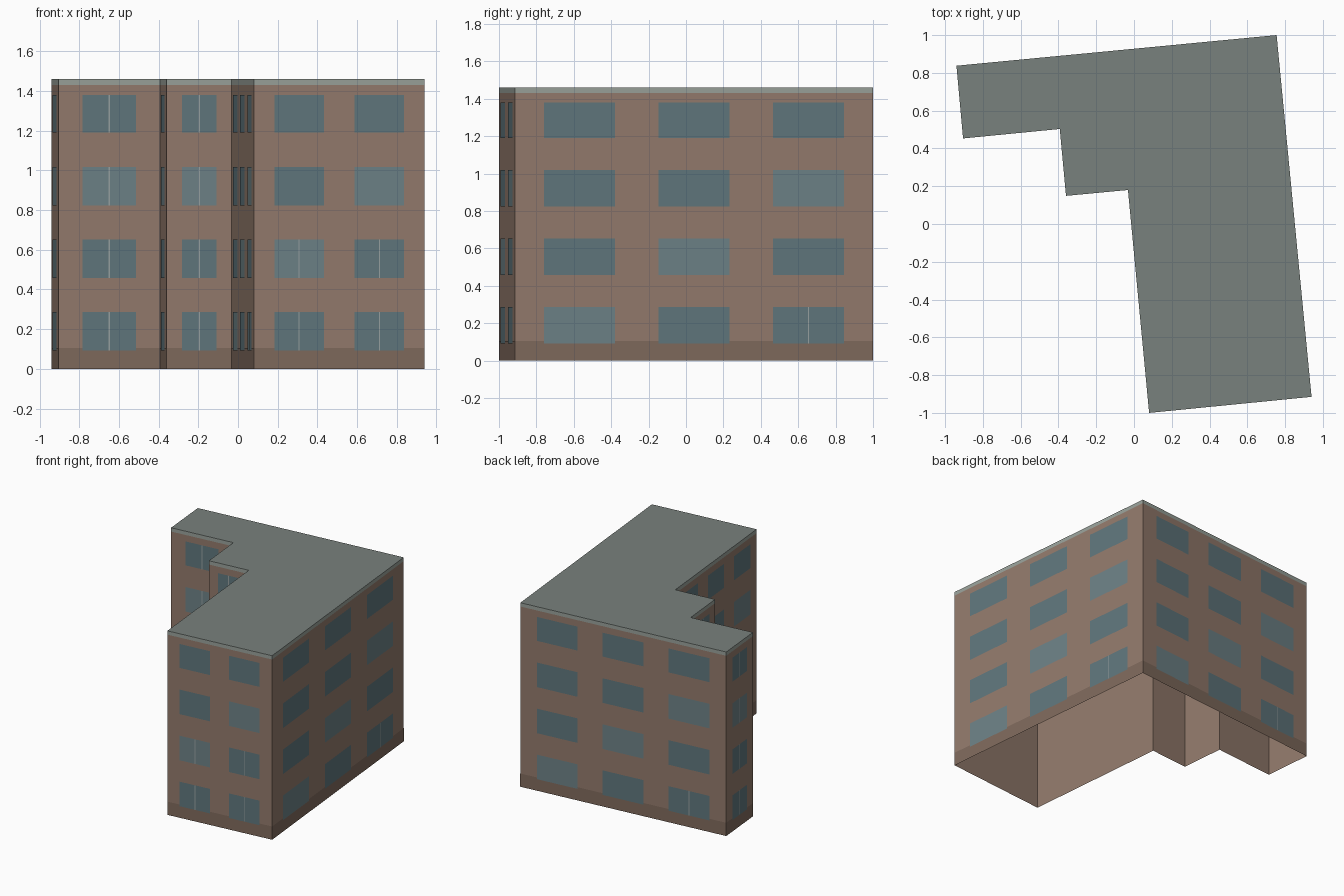
import bpy
from mathutils import Vector

if "Cube" in bpy.data.objects:
    bpy.data.objects.remove(bpy.data.objects["Cube"])

HEIGHT, TRIM_Z, BASE_Z = 1.46, 1.43, 0.105

# Footprint, counter-clockwise, with the number of windows on the wall starting at each corner
FOOTPRINT = [
    (0.08, -1.0, 2), (0.94, -0.915, 3), (0.755, 1.0, 3), (-0.94, 0.838, 1),
    (-0.905, 0.453, 1), (-0.393, 0.503, 1), (-0.36, 0.149, 1), (-0.032, 0.18, 3),
]
ROWS = [(0.092, 0.287), (0.457, 0.652), (0.823, 1.018), (1.19, 1.38)]


def srgb(*rgb):
    return tuple((c / 255) ** 2.2 for c in rgb) + (1,)


COLORS = {
    "wall_brown": srgb(146, 122, 108),
    "base_brown": srgb(127, 106, 93),
    "trim_grey": srgb(152, 160, 153),
    "roof_grey": srgb(120, 128, 124),
    "glass_blue": srgb(96, 118, 124),
    "glass_light": srgb(109, 129, 134),
    "mullion_grey": srgb(150, 160, 160),
}


def make_object(name, faces, color):
    """Build one mesh object from a list of polygons."""
    verts, polys = [], []
    for f in faces:
        polys.append(range(len(verts), len(verts) + len(f)))
        verts += f
    mesh = bpy.data.meshes.new(name)
    mesh.from_pydata(verts, [], [list(p) for p in polys])
    mat = bpy.data.materials.new(color)
    mat.diffuse_color = COLORS[color]
    mat.use_nodes = True
    mat.node_tree.nodes["Principled BSDF"].inputs["Base Color"].default_value = mat.diffuse_color
    mesh.materials.append(mat)
    obj = bpy.data.objects.new(name, mesh)
    bpy.context.collection.objects.link(obj)
    return obj


def panel(a, b, u0, u1, z0, z1, offset=0.0):
    """Outward-facing rectangle on the wall a-b, between fractions u0 and u1."""
    d = b - a
    n = Vector((d.y, -d.x)).normalized() * offset
    p, q = a + d * u0 + n, a + d * u1 + n
    return [(p.x, p.y, z0), (q.x, q.y, z0), (q.x, q.y, z1), (p.x, p.y, z1)]


walls, base, trim, glass, light, mullions = [], [], [], [], [], []
corners = [Vector((x, y)) for x, y, _ in FOOTPRINT]

for i, (_, _, n) in enumerate(FOOTPRINT):
    a, b = corners[i], corners[(i + 1) % len(corners)]
    walls.append(panel(a, b, 0, 1, 0, TRIM_Z))
    trim.append(panel(a, b, 0, 1, TRIM_Z, HEIGHT))
    base.append(panel(a, b, 0, 1, 0, BASE_Z, 0.001))
    # Window width and spacing follow the number of bays
    w = 0.53 if n == 1 else 1 / (1.615 * n + 0.205)
    margin = (1 - w * (n + 0.615 * (n - 1))) / 2
    for row, (z0, z1) in enumerate(ROWS):
        for k in range(n):
            u = margin + k * w * 1.615
            pane = panel(a, b, u, u + w, z0, z1, 0.002)
            (light if k == row + n - 3 else glass).append(pane)
            if n == 1 or (n == 2 and row < 2) or (n == 3 and row == 0 and k == 2):
                half = 0.003 / (b - a).length
                c = u + w / 2
                mullions.append(panel(a, b, c - half, c + half, z0, z1, 0.003))

# Shell, open at the bottom
make_object("walls", walls, "wall_brown")
make_object("roof_edge", trim, "trim_grey")
make_object("roof", [[(c.x, c.y, HEIGHT) for c in corners]], "roof_grey")
# Facade details
make_object("base_band", base, "base_brown")
make_object("windows", glass, "glass_blue")
make_object("lit_windows", light, "glass_light")
make_object("window_mullions", mullions, "mullion_grey")
